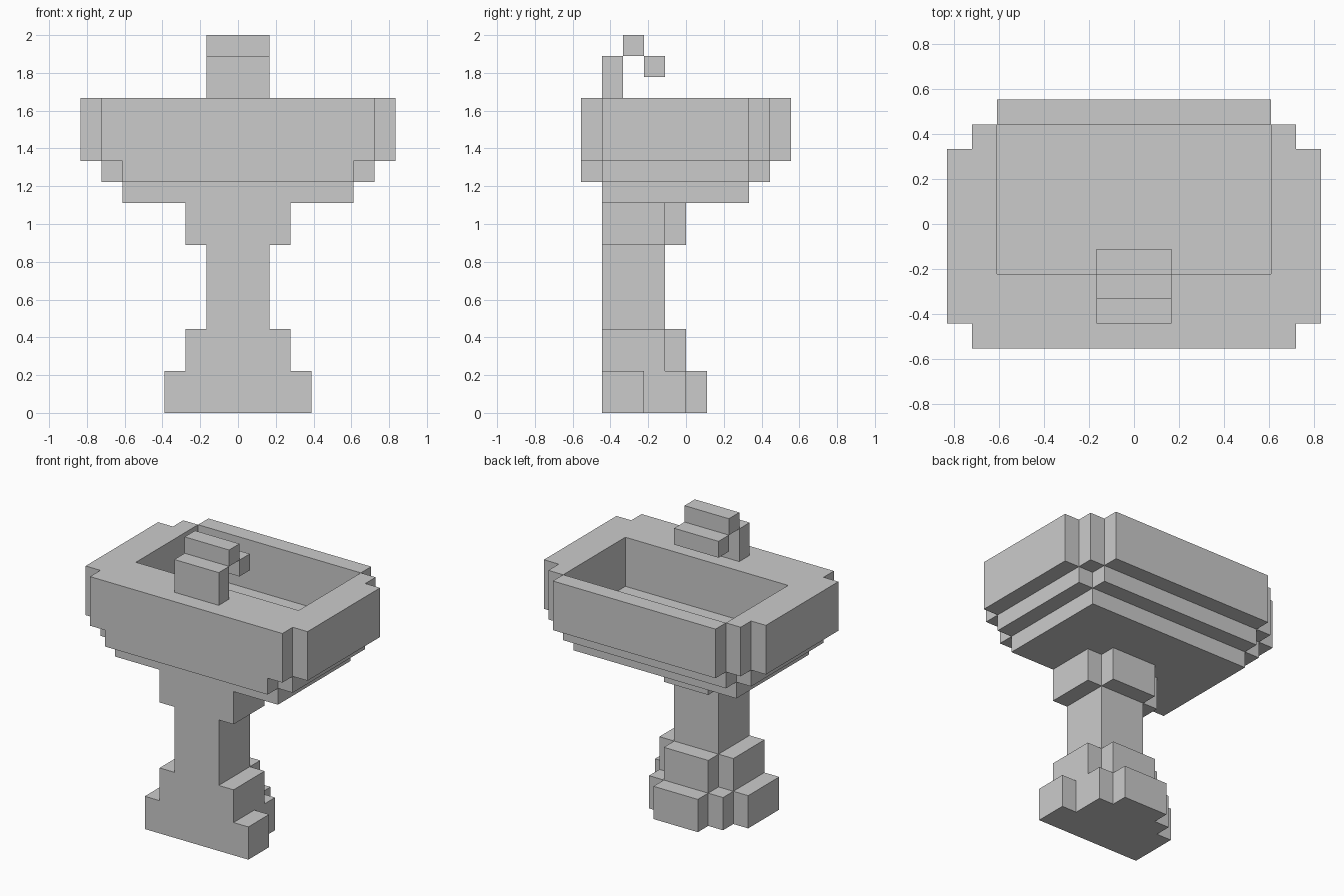
import bpy
import bmesh

if "Cube" in bpy.data.objects:
    bpy.data.objects.remove(bpy.data.objects["Cube"])

U = 1 / 9  # size of one block


def prism(name, outline, z0, z1):
    """Extrude a plan outline (in blocks) from z0 to z1."""
    bm = bmesh.new()
    face = bm.faces.new([bm.verts.new((x * U, y * U, z0 * U)) for x, y in outline])
    ext = bmesh.ops.extrude_face_region(bm, geom=[face])
    top = [v for v in ext["geom"] if isinstance(v, bmesh.types.BMVert)]
    bmesh.ops.translate(bm, verts=top, vec=(0, 0, (z1 - z0) * U))
    bmesh.ops.recalc_face_normals(bm, faces=bm.faces)
    mesh = bpy.data.meshes.new(name)
    bm.to_mesh(mesh)
    bm.free()
    obj = bpy.data.objects.new(name, mesh)
    bpy.context.collection.objects.link(obj)
    return obj


def layer(name, right, z0, z1):
    """Prism whose right-hand outline is mirrored to the left."""
    return prism(name, right + [(-x, y) for x, y in reversed(right)], z0, z1)


def block(name, half_width, y0, y1, z0, z1):
    return layer(name, [(half_width, y0), (half_width, y1)], z0, z1)


# Foot: the left toe is one block deeper than the right
prism("foot", [(-3.5, -4), (3.5, -4), (3.5, -2), (2.5, -2), (2.5, 0), (1.5, 0),
               (1.5, 1), (-1.5, 1), (-1.5, 0), (-2.5, 0), (-2.5, -1), (-3.5, -1)], 0, 2)

# Pedestal: matching collars above and below the column
collar = [(2.5, -4), (2.5, -1), (1.5, -1), (1.5, 0)]
layer("lower_collar", collar, 2, 4)
block("column", 1.5, -4, -1, 4, 8)
layer("upper_collar", collar, 8, 10)

# Stepped underside of the basin
block("basin_underside", 5.5, -4, 3, 10, 11)
layer("basin_floor", [(5.5, -5), (5.5, -4), (6.5, -4), (6.5, 3), (5.5, 3), (5.5, 4)], 11, 12)

# Basin: U-shaped rim, back wall, and the floor corners outside the layer below
layer("basin_rim", [(6.5, -5), (6.5, -4), (7.5, -4), (7.5, 3), (6.5, 3),
                    (6.5, 4), (5.5, 4), (5.5, -2)], 12, 15)
block("basin_back_wall", 5.5, 4, 5, 12, 15)

# Tap
block("tap_riser", 1.5, -4, -3, 15, 17)
block("tap_top", 1.5, -3, -2, 17, 18)
block("tap_nozzle", 1.5, -2, -1, 16, 17)
